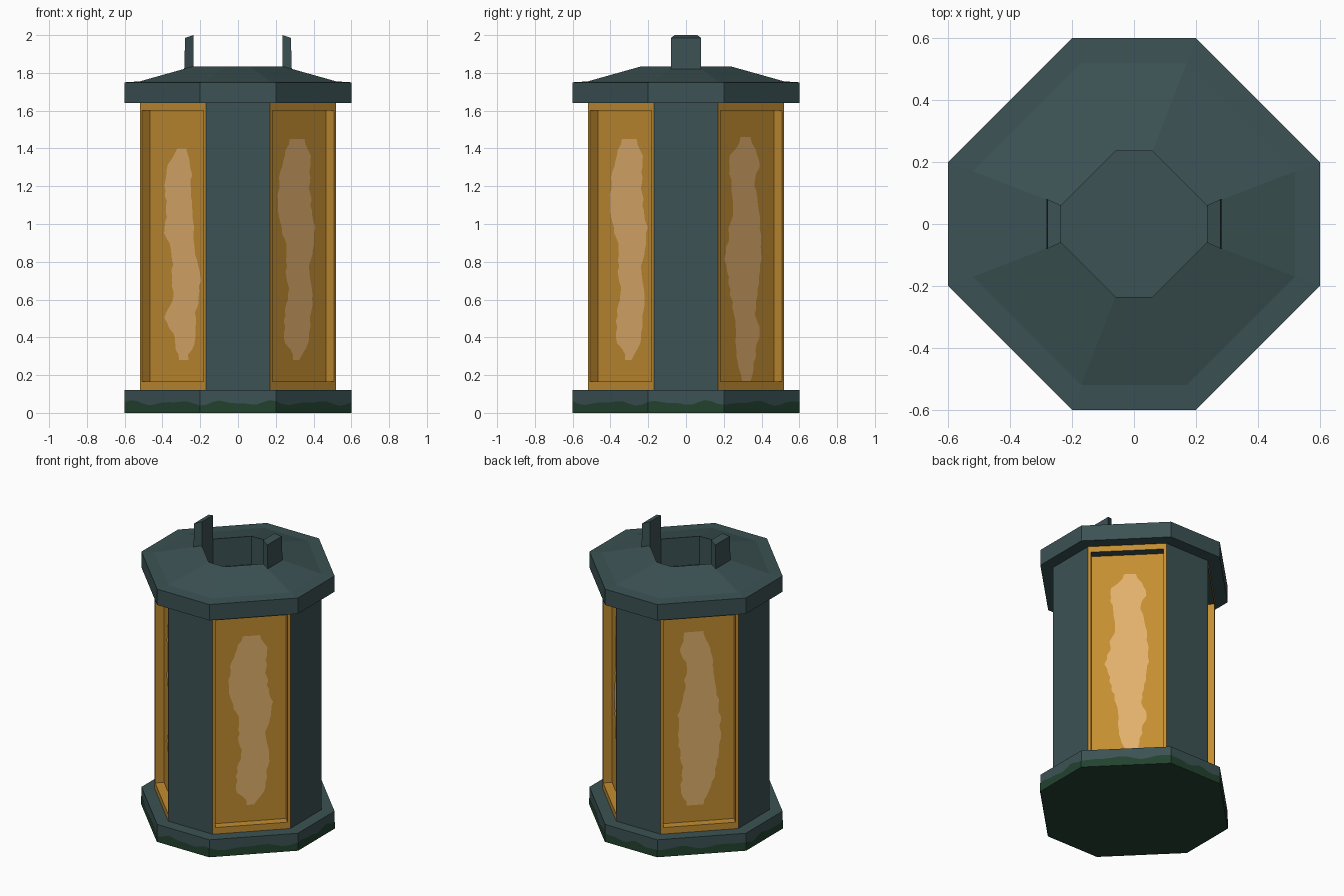
import bpy, bmesh, math, random
from mathutils import Vector

random.seed(4)
cube = bpy.data.objects.get("Cube")
if cube:
    bpy.data.objects.remove(cube)


def material(name, color):
    m = bpy.data.materials.new(name)
    m.use_nodes = True
    m.diffuse_color = (*color, 1)
    for node in m.node_tree.nodes:
        if node.type == 'BSDF_PRINCIPLED':
            node.inputs["Base Color"].default_value = (*color, 1)
    return m


teal = material("dark_teal_metal", (0.045, 0.084, 0.088))
amber = material("amber_glass", (0.55, 0.27, 0.031))
glow = material("pale_glow", (0.75, 0.43, 0.15))
moss = material("moss_green", (0.016, 0.055, 0.028))


def finish(name, bm, mats, closed=True):
    if closed:
        bmesh.ops.recalc_face_normals(bm, faces=bm.faces[:])
    mesh = bpy.data.meshes.new(name)
    bm.to_mesh(mesh)
    bm.free()
    for m in mats:
        mesh.materials.append(m)
    obj = bpy.data.objects.new(name, mesh)
    bpy.context.collection.objects.link(obj)
    return obj


def octagon(reach, half, z):
    """Counter-clockwise ring; reach = side distance, half = half of a straight side."""
    pts = []
    for k in range(4):
        c, s = round(math.cos(k * math.pi / 2)), round(math.sin(k * math.pi / 2))
        for y in (-half, half):
            pts.append(Vector((reach * c - y * s, reach * s + y * c, z)))
    return pts


def loft(rings):
    """Closed solid through a stack of octagons."""
    bm = bmesh.new()
    loops = [[bm.verts.new(p) for p in octagon(*r)] for r in rings]
    for low, high in zip(loops, loops[1:]):
        for i in range(8):
            j = (i + 1) % 8
            bm.faces.new((low[i], low[j], high[j], high[i]))
    bm.faces.new(loops[0][::-1])
    bm.faces.new(loops[-1])
    bmesh.ops.recalc_face_normals(bm, faces=bm.faces[:])
    return bm


# Base slab with a mossy underside
bm = loft([(0.6, 0.2, 0), (0.6, 0.2, 0.12)])
for f in bm.faces:
    f.material_index = int(f.normal.z < -0.5)
finish("base", bm, [teal, moss])

# Wavy moss band around the foot of the base
bm = bmesh.new()
corners = octagon(0.602, 0.2008, 0)
steps = 12
path = [corners[i].lerp(corners[(i + 1) % 8], s / steps)
        for i in range(8) for s in range(steps)]
pairs = []
for i, p in enumerate(path):
    a = math.tau * i / len(path)
    h = 0.053 + 0.009 * math.sin(13 * a) + 0.006 * math.sin(22 * a + 1)
    pairs.append((bm.verts.new(p), bm.verts.new(p + Vector((0, 0, h)))))
for i, (b, t) in enumerate(pairs):
    b2, t2 = pairs[(i + 1) % len(pairs)]
    bm.faces.new((b, b2, t2, t))
finish("moss_band", bm, [moss], closed=False)

# Body: plain straight sides, recessed amber windows on the diagonal sides
bm = loft([(0.52, 0.17, 0.12), (0.52, 0.17, 1.64)])
diagonals = [f for f in bm.faces if abs(f.normal.x * f.normal.y) > 0.1]
for f in diagonals:
    f.material_index = 1
bmesh.ops.inset_individual(bm, faces=diagonals, thickness=0.025)
for f in diagonals:
    for v in f.verts:
        v.co.z = 1.6 if v.co.z > 1 else 0.165
walls = bmesh.ops.inset_individual(bm, faces=diagonals, thickness=0.0001, depth=-0.057)
bm.normal_update()
for f in walls["faces"]:
    f.material_index = 0 if f.normal.z < -0.5 else 1
finish("window_body", bm, [teal, amber])

# Cap with sloped roof and a sunken well
bm = loft([(0.6, 0.2, 1.64), (0.6, 0.2, 1.75), (0.52, 0.17, 1.755),
           (0.235, 0.06, 1.835), (0.235, 0.06, 1.61)])
finish("roof_cap", bm, [teal])

# Wedge-shaped upright lugs on both sides of the well
for name, side in (("left_lug", 1), ("right_lug", -1)):
    bm = bmesh.new()
    for x, half, z in ((0.235, 0.06, 1.835), (0.285, 0.08, 1.81),
                       (0.235, 0.06, 2.0), (0.28, 0.08, 1.985)):
        for y in (-half, half):
            bm.verts.new((side * x, y, z))
    v = list(bm.verts)
    for quad in ("0132", "4576", "0154", "2376", "0264", "1375"):
        bm.faces.new([v[int(c)] for c in quad])
    finish(name, bm, [teal])


def glow_patch(name, sx, sy, top, bottom, lefts, rights):
    """Ragged glow plate on a window pane; edges in hundredths, seen along an axis."""
    normal = Vector((sx, sy, 0)).normalized()
    across = Vector((0, 0, 1)).cross(normal)
    center = normal * (0.431 + 0.003)
    bm = bmesh.new()
    rows = []
    sub = 4
    count = (len(lefts) - 1) * sub
    for r in range(count + 1):
        i = min(r // sub, len(lefts) - 2)
        t = r / sub - i
        z = top + (bottom - top) * r / count
        row = []
        for edge in (lefts, rights):
            e = edge[i] + (edge[i + 1] - edge[i]) * (3 * t * t - 2 * t ** 3)
            u = e * 0.01414 + random.uniform(-0.008, 0.008)
            row.append(bm.verts.new(center + across * u + Vector((0, 0, z))))
        rows.append(row)
    for (l, r), (l2, r2) in zip(rows, rows[1:]):
        bm.faces.new((l, l2, r2, r))
    finish(name, bm, [glow], closed=False)


# Glow patches, one per window
glow_patch("glow_front_left", 1, -1, 1.45, 0.28,
           (-3, -7, -9, -10, -8, -5, -5, -4, -6, -6, -1),
           (5, 8, 7, 8, 10, 9, 7, 9, 8, 7, 2))
glow_patch("glow_front_right", -1, -1, 1.4, 0.28,
           (-2, -7, -8, -7, -8, -4, -4, -4, -8, -3, -1),
           (3, 6, 6, 7, 7, 8, 11, 10, 8, 8, 4))
glow_patch("glow_back_left", 1, 1, 1.46, 0.17,
           (-2, -8, -7, -6, -8, -10, -8, -6, -4, -4, -1),
           (4, 8, 6, 8, 9, 9, 8, 6, 8, 6, 4))
glow_patch("glow_back_right", -1, 1, 1.48, 0.28,
           (-6, -8, -5, -6, -7, -9, -9, -8, -7, -8, -5),
           (2, 5, 7, 8, 9, 10, 10, 9, 8, 6, 2))
